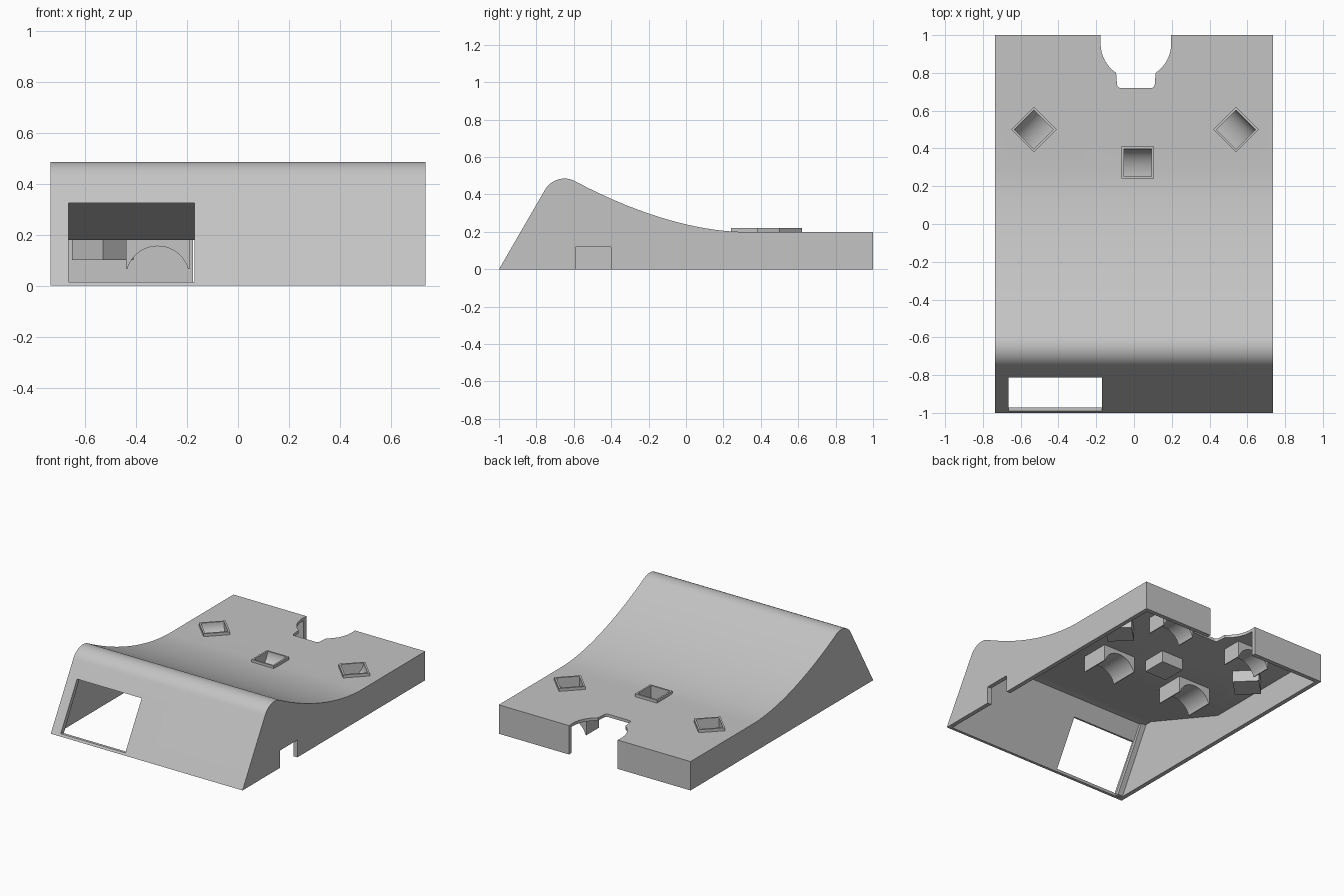
import bpy, bmesh, math
from mathutils import Matrix, Vector

cube = bpy.data.objects.get("Cube")
if cube:
    bpy.data.objects.remove(cube, do_unlink=True)

grey = bpy.data.materials.new("light_grey")
grey.use_nodes = True
colour = (0.55, 0.55, 0.55, 1)
grey.diffuse_color = colour
grey.node_tree.nodes["Principled BSDF"].inputs["Base Color"].default_value = colour


def prism(name, points, axis, start, end):
    """Extrude a 2D outline along an axis: x takes (y,z), y takes (x,z), z takes (x,y)."""
    place = {"x": lambda p, d: (d, p[0], p[1]),
             "y": lambda p, d: (p[0], d, p[1]),
             "z": lambda p, d: (p[0], p[1], d)}[axis]
    bm = bmesh.new()
    face = bm.faces.new([bm.verts.new(place(p, start)) for p in points])
    side = bmesh.ops.extrude_face_region(bm, geom=[face])
    moved = [v for v in side["geom"] if isinstance(v, bmesh.types.BMVert)]
    bmesh.ops.translate(bm, verts=moved, vec=Vector(place((0, 0), end - start)))
    bmesh.ops.recalc_face_normals(bm, faces=bm.faces)
    mesh = bpy.data.meshes.new(name)
    bm.to_mesh(mesh)
    bm.free()
    mesh.materials.append(grey)
    obj = bpy.data.objects.new(name, mesh)
    bpy.context.collection.objects.link(obj)
    return obj


def box(name, x0, x1, y0, y1, z0, z1):
    return prism(name, [(x0, y0), (x1, y0), (x1, y1), (x0, y1)], "z", z0, z1)


def cut(target, cutter):
    cutter.hide_render = True
    mod = target.modifiers.new("cut", "BOOLEAN")
    mod.operation = "DIFFERENCE"
    mod.solver = "EXACT"
    mod.object = cutter
    bpy.context.view_layer.objects.active = target
    bpy.ops.object.modifier_apply(modifier=mod.name)
    bpy.data.objects.remove(cutter, do_unlink=True)


def arc(cx, cy, rx, ry, a0, a1, n):
    angles = [math.radians(a0 + (a1 - a0) * i / n) for i in range(n + 1)]
    return [(cx + rx * math.cos(a), cy + ry * math.sin(a)) for a in angles]


HALF = 0.735
INNER = HALF - 0.03

# Outer shell: sloped front, rounded ridge, sweeping curve down to a flat deck
ridge = arc(-0.65, 0.365, 0.12, 0.12, 151, 63, 14)
y0, z0 = ridge[-1]
sweep = []
for i in range(1, 29):
    t = 1 - i / 28
    sweep.append((0.3 + (y0 - 0.3) * t, 0.2 + (z0 - 0.2) * t ** 1.75))
body = prism("body_shell", [(-1, 0)] + ridge + sweep + [(1, 0.2), (1, 0)], "x", -HALF, HALF)

# Hollow underside
cut(body, prism("hollow", [(-0.992, -0.02), (-0.74, 0.43), (-0.67, 0.43), (0, 0.18),
                           (0.97, 0.18), (0.97, -0.02)], "x", -INNER, INNER))

# Screen window and side port
cut(body, box("window_cutter", -0.665, -0.17, -1.1, -0.76, 0.015, 0.325))
cut(body, box("port_cutter", 0.68, 0.8, -0.59, -0.4, -0.05, 0.12))

# Keyhole opening through the back edge
keyhole = [(0.195, 1.1)] + arc(0.01, 0.955, 0.187, 0.187, 0, -56, 8)
keyhole += arc(0.09, 0.74, 0.02, 0.02, 0, -90, 4)
keyhole += arc(-0.07, 0.74, 0.02, 0.02, 270, 180, 4)
keyhole += arc(0.01, 0.955, 0.187, 0.187, 236, 180, 8) + [(-0.175, 1.1)]
cut(body, prism("keyhole_cutter", keyhole, "z", -0.05, 0.3))

# Scooped button pockets with a raised rim
for name, x, y, turn in (("middle", 0.02, 0.325, 0), ("right", -0.53, 0.5, 45),
                         ("left", 0.54, 0.5, -45)):
    move = Matrix.Translation((x, y, 0)) @ Matrix.Rotation(math.radians(turn), 4, "Z")
    hole = box("hole_cutter", -0.08, 0.08, -0.08, 0.08, 0.12, 0.3)
    hole.data.transform(move)
    cut(body, hole)
    pocket = box(name + "_button_pocket", -0.085, 0.085, -0.085, 0.085, 0.1, 0.22)
    scoop = [(-0.073, 0.25)] + arc(-0.073, 0.22, 0.146, 0.11, -90, 0, 14) + [(0.073, 0.25)]
    cut(pocket, prism("scoop_cutter", scoop, "x", -0.073, 0.073))
    pocket.data.transform(move)

# Arched saddles under the deck
for side, x in (("right", -0.315), ("left", 0.315)):
    for place, ya, yb in (("front", 0.03, 0.23), ("rear", 0.68, 0.82)):
        curve = arc(x, 0.03, 0.125, 0.125, 163, 17, 20)
        curve = [p for p in curve if p[1] > 0.07]
        outline = [(x - 0.125, 0.19), (x - 0.125, 0.066)] + [(x - 0.119, 0.066)] + curve
        outline += [(x + 0.119, 0.066), (x + 0.125, 0.066), (x + 0.125, 0.19)]
        prism(f"{side}_{place}_saddle", outline, "y", ya, yb)

# Retaining rib inside the right wall behind the window
prism("window_rib", [(-0.985, 0.003), (-0.955, 0.003), (-0.72, 0.425), (-0.75, 0.425)],
      "x", -INNER - 0.005, -0.667)

# Smooth curved faces, keep edges sharp
bpy.ops.object.select_all(action="DESELECT")
for obj in bpy.context.collection.objects:
    if obj.type == "MESH" and grey.name in obj.data.materials:
        obj.select_set(True)
        bpy.context.view_layer.objects.active = obj
bpy.ops.object.shade_smooth_by_angle(angle=math.radians(25))
